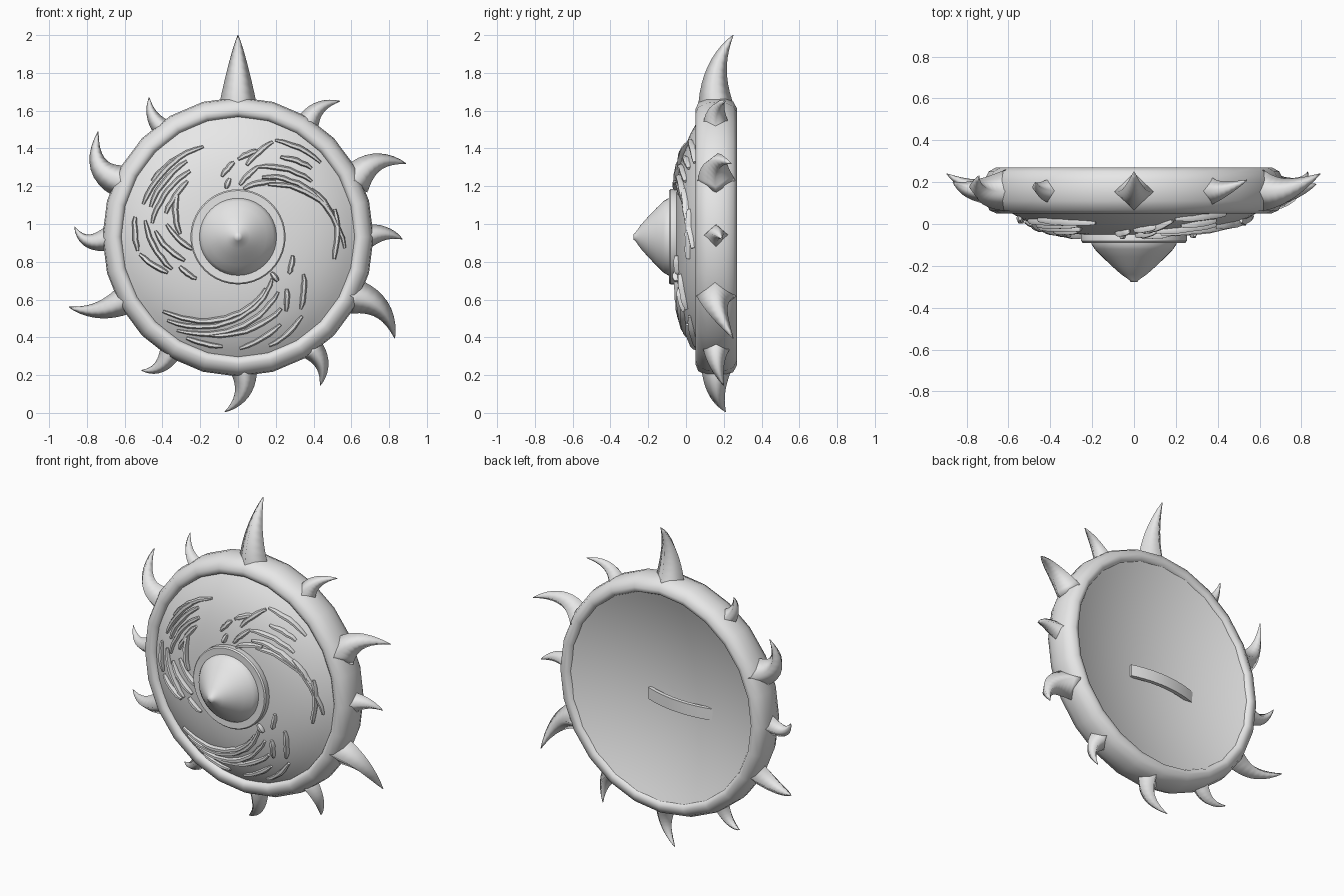
import bpy, bmesh, math, random
from mathutils import Vector

random.seed(4)
CZ = 0.932                     # height of the shield centre
Y = Vector((0, 1, 0))

grey = bpy.data.materials.new("plain_grey")
grey.diffuse_color = (0.8, 0.8, 0.8, 1)


def finish(name, bm, angle=40):
    bmesh.ops.remove_doubles(bm, verts=bm.verts, dist=1e-5)
    bmesh.ops.recalc_face_normals(bm, faces=bm.faces)
    me = bpy.data.meshes.new(name)
    bm.to_mesh(me)
    bm.free()
    me.materials.append(grey)
    me.shade_smooth()
    me.set_sharp_from_angle(angle=math.radians(angle))
    ob = bpy.data.objects.new(name, me)
    bpy.context.collection.objects.link(ob)
    return ob


def bridge(bm, rings):
    for a, b in zip(rings, rings[1:]):
        n = len(a)
        for i in range(n):
            j = (i + 1) % n
            bm.faces.new((a[i], a[j], b[j], b[i]))


def lathe(name, profile, sides, closed=False, angle=40, tall=1.0):
    """Revolve (radius, y) points about the shield axis, stretched in height by tall."""
    bm = bmesh.new()
    rings = []
    for r, y in profile:
        r = max(r, 1e-4)
        rings.append([bm.verts.new((r * math.sin(k * math.tau / sides), y,
                                    CZ + tall * r * math.cos(k * math.tau / sides)))
                      for k in range(sides)])
    if closed:
        rings.append(rings[0])
    bridge(bm, rings)
    if not closed:
        bm.faces.new(rings[0])
        bm.faces.new(rings[-1])
    return finish(name, bm, angle)


def loft(bm, path, radii, sides, depth=1.0):
    """Sweep a polygon section along a path, with a radius at each point."""
    rings = []
    for i, p in enumerate(path):
        t = (path[min(i + 1, len(path) - 1)] - path[max(i - 1, 0)]).normalized()
        s = t.cross(Y).normalized()
        u = s.cross(t)
        ring = []
        for k in range(sides):
            a = k * math.tau / sides
            ring.append(bm.verts.new(p + radii[i] * (math.cos(a) * s + depth * math.sin(a) * u)))
        rings.append(ring)
    bridge(bm, rings)
    bm.faces.new(rings[0])
    bm.faces.new(rings[-1])


def front_y(r):
    return -0.06 + 0.12 * r ** 2 + 0.6 * r ** 4


# Domed board, bulging to the front and hollow at the back
steps = [i / 12 * 0.645 for i in range(13)]
lathe("board", [(r, front_y(r)) for r in steps]
      + [(r, 0.135 + 0.29 * r * r) for r in reversed(steps)], 48, tall=1.02)

# Thick rounded rim
lathe("rim", [(0.615, 0.085), (0.62, 0.065), (0.635, 0.052), (0.655, 0.05), (0.69, 0.065),
              (0.712, 0.11), (0.718, 0.16), (0.713, 0.21), (0.695, 0.25), (0.66, 0.27),
              (0.635, 0.265), (0.62, 0.24)], 24, closed=True, angle=60, tall=1.03)

# Centre boss: collar and pointed cap
lathe("boss_collar", [(0.245, -0.03), (0.252, -0.045), (0.252, -0.082), (0.245, -0.09),
                      (0.19, -0.088)], 40)
lathe("boss_cap", [(0.205, -0.07), (0.204, -0.095), (0.188, -0.12), (0.152, -0.157),
                   (0.107, -0.2), (0.062, -0.24), (0.022, -0.268), (0.015, -0.278)], 40, angle=60)

# Curved horns: base x, z, middle x, z, tip x, z, base radius, tip y
horns = [
    (0, 1.61, 0, 1.82, 0, 2.00, 0.102, 0.25),
    (0.36, 1.51, 0.425, 1.61, 0.54, 1.65, 0.065, 0.21),
    (0.61, 1.22, 0.73, 1.325, 0.89, 1.32, 0.09, 0.24),
    (0.67, 0.93, 0.775, 0.95, 0.87, 0.92, 0.066, 0.19),
    (0.60, 0.62, 0.755, 0.55, 0.83, 0.395, 0.095, 0.25),
    (0.39, 0.34, 0.445, 0.25, 0.435, 0.145, 0.062, 0.20),
    (0.03, 0.23, 0.02, 0.10, -0.07, 0.005, 0.07, 0.21),
    (-0.35, 0.34, -0.415, 0.245, -0.51, 0.225, 0.06, 0.20),
    (-0.58, 0.61, -0.735, 0.545, -0.895, 0.56, 0.08, 0.24),
    (-0.67, 0.93, -0.79, 0.91, -0.865, 0.985, 0.064, 0.20),
    (-0.60, 1.22, -0.735, 1.31, -0.74, 1.49, 0.09, 0.23),
    (-0.38, 1.49, -0.45, 1.57, -0.47, 1.67, 0.058, 0.20),
]
for n, (ax, az, mx, mz, tx, tz, rad, ty) in enumerate(horns):
    a, m, b = Vector((ax, 0.16, az)), Vector((mx, 0.165, mz)), Vector((tx, ty, tz))
    c = 2 * m - (a + b) / 2
    ts = [i / 10 for i in range(11)]
    path = [a * (1 - t) ** 2 + c * 2 * t * (1 - t) + b * t * t for t in ts]
    bm = bmesh.new()
    loft(bm, path, [rad * (1 - t) ** 0.9 + 0.002 for t in ts], 4, 0.93 if n == 0 else 1.1)
    finish(f"horn_{n + 1}", bm, 110)

# Raised swirl strips: start angle, start radius, end angle, end radius
swirls = {
    "upper_right": [
        (69, .55, 42, .59), (83, .384, 70, .534), (90, .41, 77, .467), (88, .275, 74, .385),
        (74, .385, 37, .49), (68, .342, -6, .57), (60, .318, 13, .522), (33, .467, 1, .54),
        (16, .53, -13, .52), (83, .256, 56, .35), (105, .33, 93, .397), (104, .262, 98, .31),
        (62, .48, 43, .535)],
    "upper_left": [
        (111, .51, 147, .543), (119, .52, 161, .53), (124, .485, 161, .49),
        (126, .432, 171, .46), (132, .397, 162, .40), (142, .40, 177, .307),
        (169, .555, 188, .534), (170, .50, 206, .388), (176, .44, 204, .308),
        (170, .38, 195, .25), (207, .345, 225, .314), (190, .526, 207, .42)],
    "bottom": [
        (225, .557, 298, .312), (230, .578, 309, .286), (237, .59, 306, .36),
        (243, .60, 262, .588), (249, .55, 301, .446), (271, .593, 296, .513),
        (286, .60, 309, .542), (313, .378, 303, .467), (330, .40, 311, .506),
        (341, .308, 324, .333), (313, .26, 312, .315)],
}
for name, strips in swirls.items():
    bm = bmesh.new()
    for a0, r0, a1, r1 in strips:
        n = max(6, int(abs(a1 - a0) / 5))
        path, radii = [], []
        for i in range(n + 1):
            t = i / n
            a = math.radians(a0 + (a1 - a0) * t)
            r = r0 + (r1 - r0) * t + random.uniform(-0.003, 0.003)
            path.append(Vector((r * math.cos(a), front_y(r) - 0.006, CZ + r * math.sin(a))))
            radii.append((0.008 + 0.007 * math.sin(math.pi * t) ** 0.5) * random.uniform(0.9, 1.1))
        loft(bm, path, radii, 6, 1.5)
    finish("swirl_strips_" + name, bm, 50)

# Arched grip on the back
bm = bmesh.new()
rings = []
for i in range(11):
    s = i / 5 - 1
    x, y, z = -0.08 + 0.23 * s, 0.145 + 0.04 * (1 - s * s), 0.88 + 0.008 * s
    rings.append([bm.verts.new((x, y + dy, z + dz))
                  for dy, dz in ((-0.012, -0.036), (0.012, -0.036), (0.012, 0.036), (-0.012, 0.036))])
bridge(bm, rings)
bm.faces.new(rings[0])
bm.faces.new(rings[-1])
finish("grip", bm)
